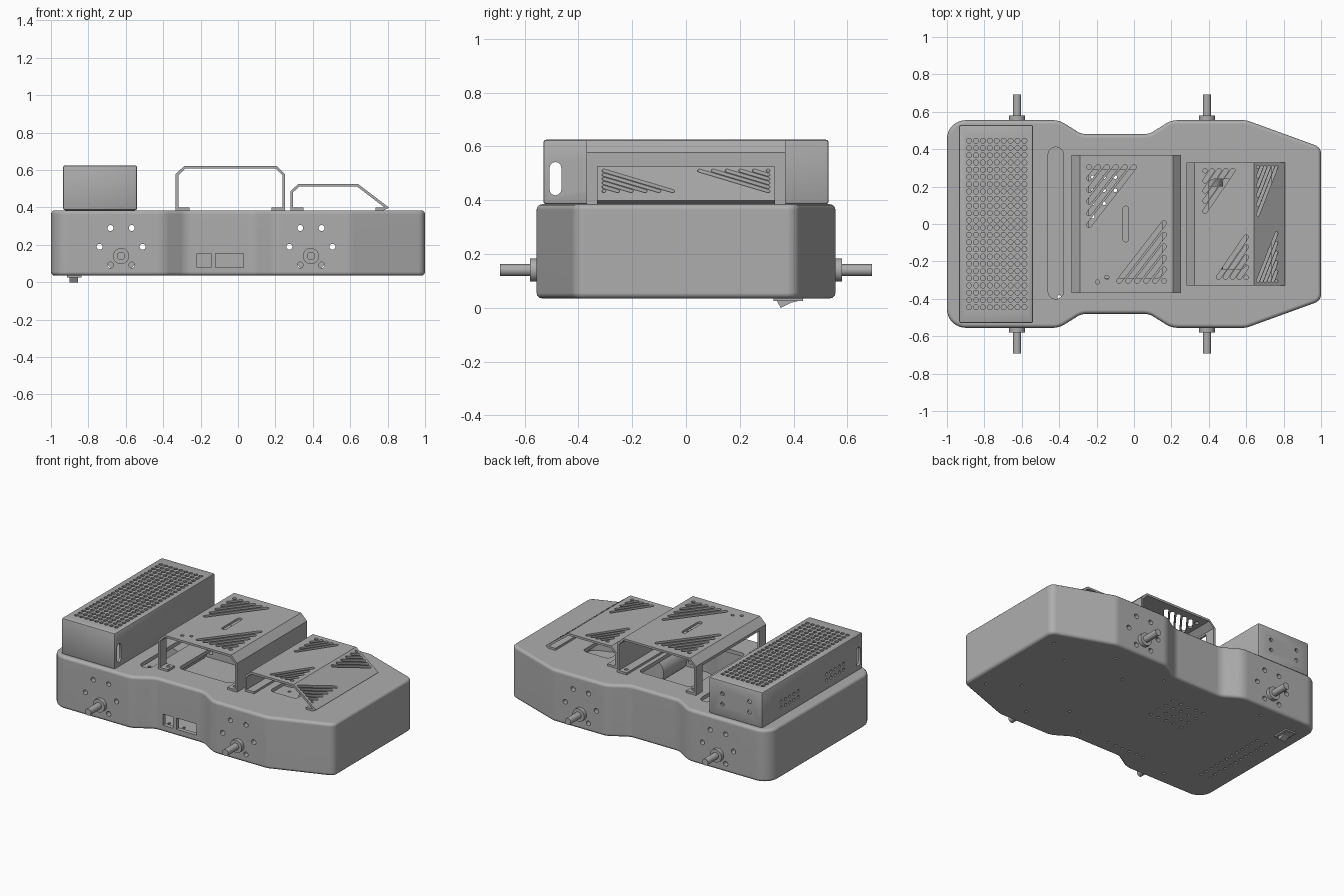
import bpy, bmesh
from math import sin, cos, pi, atan2, tan, radians
from mathutils import Vector

if "Cube" in bpy.data.objects:
    bpy.data.objects.remove(bpy.data.objects["Cube"], do_unlink=True)

grey = bpy.data.materials.new("mid_grey")
grey.use_nodes = True
grey.diffuse_color = (0.42, 0.42, 0.42, 1)
grey.node_tree.nodes["Principled BSDF"].inputs["Base Color"].default_value = grey.diffuse_color


# ---- helpers ----
def prism(bm, pts, lo, hi, axis="z"):
    """Extrude a flat outline between two levels along an axis."""
    def place(u, v, w):
        return {"z": (u, v, w), "y": (u, w, v), "x": (w, u, v)}[axis]
    rings = [[bm.verts.new(place(u, v, w)) for u, v in pts] for w in (lo, hi)]
    n = len(pts)
    faces = [bm.faces.new(r) for r in rings]
    for i in range(n):
        j = (i + 1) % n
        faces.append(bm.faces.new((rings[0][i], rings[0][j], rings[1][j], rings[1][i])))
    bmesh.ops.recalc_face_normals(bm, faces=faces)
    return faces


def circle(u, v, r, n=16):
    return [(u + r * cos(2 * pi * i / n), v + r * sin(2 * pi * i / n)) for i in range(n)]


def capsule(p, q, r, n=6):
    a = atan2(q[1] - p[1], q[0] - p[0])
    return [(c[0] + r * cos(a + s + pi * i / n), c[1] + r * sin(a + s + pi * i / n))
            for c, s in ((q, -pi / 2), (p, pi / 2)) for i in range(n + 1)]


def rect(u0, u1, v0, v1):
    return [(u0, v0), (u1, v0), (u1, v1), (u0, v1)]


def fillet(corners, n=8):
    """Round each (x, y, radius) corner of an outline."""
    out = []
    for i, (x, y, r) in enumerate(corners):
        p = Vector((x, y))
        a = (Vector(corners[i - 1][:2]) - p).normalized()
        b = (Vector(corners[(i + 1) % len(corners)][:2]) - p).normalized()
        half = a.angle(b) / 2
        c = p + (a + b).normalized() * (r / sin(half))
        s, e = p + a * (r / tan(half)) - c, p + b * (r / tan(half)) - c
        a0 = atan2(s.y, s.x)
        turn = (atan2(e.y, e.x) - a0 + pi) % (2 * pi) - pi
        out += [(c.x + r * cos(a0 + turn * k / n), c.y + r * sin(a0 + turn * k / n))
                for k in range(n + 1)]
    return out


def make(name, bm):
    mesh = bpy.data.meshes.new(name)
    bm.to_mesh(mesh)
    bm.free()
    ob = bpy.data.objects.new(name, mesh)
    mesh.materials.append(grey)
    bpy.context.collection.objects.link(ob)
    return ob


def bake(ob):
    deps = bpy.context.evaluated_depsgraph_get()
    mesh = bpy.data.meshes.new_from_object(ob.evaluated_get(deps))
    ob.modifiers.clear()
    ob.data = mesh


def cut(ob, bm):
    cutter = make("cutter", bm)
    mod = ob.modifiers.new("cut", "BOOLEAN")
    mod.operation, mod.solver, mod.object = "DIFFERENCE", "EXACT", cutter
    bake(ob)
    bpy.data.objects.remove(cutter, do_unlink=True)


def smooth(ob, weighted=False):
    bpy.ops.object.select_all(action="DESELECT")
    ob.select_set(True)
    bpy.context.view_layer.objects.active = ob
    bpy.ops.object.shade_smooth_by_angle(angle=radians(35))
    if weighted:
        ob.modifiers.new("weighted", "WEIGHTED_NORMAL").keep_sharp = True


def round_edges(bm, faces, width, seg):
    edges = list({e for f in faces for e in f.edges})
    bmesh.ops.bevel(bm, geom=edges, offset=width, segments=seg, profile=0.5, affect="EDGES")


# ---- hull: waisted outline, hollow, open on top ----
side = [(1, 0.41, 0.05), (0.6, 0.555, 0.1), (0.2, 0.555, 0.12), (0.08, 0.48, 0.1),
        (-0.28, 0.48, 0.1), (-0.4, 0.555, 0.12), (-1, 0.555, 0.1)]
outline = fillet(side + [(x, -y, r) for x, y, r in reversed(side)])
bm = bmesh.new()
faces = prism(bm, outline, 0.035, 0.385)
round_edges(bm, faces[:2], 0.02, 3)
hull = make("hull", bm)
bm = bmesh.new()
prism(bm, [(x * 0.965, y * 0.94) for x, y in outline], 0.055, 0.36)
cut(hull, bm)

AXLES = (-0.625, 0.39)
bm = bmesh.new()
prism(bm, capsule((-0.418, -0.36), (-0.418, 0.37), 0.042), 0.3, 0.5)
for x0, x1, y in ((-0.24, 0.15, 0.29), (0.4, 0.6, 0.24)):
    prism(bm, fillet([(x0, -y, 0.03), (x1, -y, 0.03), (x1, y, 0.03), (x0, y, 0.03)], 4), 0.3, 0.5)
# socket windows on the front wall
prism(bm, rect(-0.22, -0.145, 0.08, 0.155), -0.6, -0.4, "y")
prism(bm, rect(-0.12, 0.03, 0.08, 0.155), -0.6, -0.4, "y")
# motor screw holes
for ax in AXLES:
    for s in (-1, 1):
        for dx, z in ((0.057, 0.29), (0.115, 0.19), (0.057, 0.092)):
            for m in (-1, 1):
                prism(bm, circle(ax + m * dx, z, 0.016), s * 0.45, s * 0.65, "y")
# floor holes
spots = [(x, -0.32 + 0.048 * i) for x in (-0.87, -0.8) for i in range(12)]
spots += [(-0.34 + 0.06 * i, 0.04 + 0.07 * j) for i in range(5) for j in range(4)]
spots += [(-0.4 + 0.055 * i, -0.39) for i in range(6)]
spots += [(x, s * y) for x, y in ((0.9, 0.32), (0.72, 0.2), (0.5, 0.42), (0.3, 0.25), (0.1, 0.4),
                                  (-0.62, 0.46)) for s in (-1, 1)]
for x, y in spots:
    prism(bm, circle(x, y, 0.01, 10), 0.0, 0.1)
cut(hull, bm)
smooth(hull, True)

# ---- axles: shaft, boss and inner motor ----
for ax, end in zip(AXLES, ("rear", "front")):
    for s, hand in ((1, "left"), (-1, "right")):
        bm = bmesh.new()
        for r, y0, y1 in ((0.085, 0.2, 0.45), (0.043, 0.43, 0.58), (0.022, 0.5, 0.692)):
            prism(bm, circle(ax, 0.14, r, 32), s * y0, s * y1, "y")
        smooth(make(f"{end}_{hand}_axle", bm))


# ---- slotted covers ----
def slot_fan(bm, cx, cy, dx, dy, count, r, z0):
    """Triangular fan of parallel slots growing from one corner."""
    for k in range(count):
        prism(bm, capsule((cx, cy - dy * k), (cx + dx * k + 1e-5, cy), r), z0, 0.8)


def bent_plate(name, path, half, thick=0.014):
    """Sheet bent along an x-z path, with thickness to the inside."""
    bm = bmesh.new()
    rows = [[bm.verts.new((x, y, z)) for y in (-half, half)] for x, z in path]
    for a, b in zip(rows, rows[1:]):
        bm.faces.new((a[0], b[0], b[1], a[1]))
    ob = make(name, bm)
    mod = ob.modifiers.new("thickness", "SOLIDIFY")
    mod.thickness, mod.offset, mod.use_even_offset = thick, 0, True
    bake(ob)
    return ob


bridge = bent_plate("tall_cover", [(-0.26, 0.392), (-0.326, 0.392), (-0.326, 0.575), (-0.285, 0.615),
                                   (0.205, 0.615), (0.245, 0.575), (0.245, 0.392), (0.18, 0.392)], 0.37)
bm = bmesh.new()
for s in (1, -1):
    slot_fan(bm, -0.04 - 0.2 * s, 0.305 * s, 0.048 * s, 0.062 * s, 6, 0.013, 0.5)
prism(bm, capsule((-0.045, -0.08), (-0.045, 0.08), 0.016), 0.5, 0.8)
for x, y in ((-0.195, -0.31), (-0.145, -0.285)):
    prism(bm, circle(x, y, 0.011), 0.5, 0.8)
for y in (-0.33, 0.33):
    for x in (-0.285, 0.21):
        prism(bm, circle(x, y, 0.012), 0.36, 0.42)
prism(bm, rect(-0.3, 0.3, 0.36, 0.56), -0.4, -0.255, "x")
cut(bridge, bm)
smooth(bridge)

low = bent_plate("sloped_cover", [(0.35, 0.392), (0.288, 0.392), (0.288, 0.485), (0.325, 0.518),
                                  (0.64, 0.518), (0.795, 0.4), (0.78, 0.392), (0.735, 0.392)], 0.33)
bm = bmesh.new()
for s in (1, -1):
    slot_fan(bm, 0.49 - 0.11 * s, 0.285 * s, 0.037 * s, 0.054 * s, 5, 0.012, 0.45)
    slot_fan(bm, 0.712 - 0.05 * s, 0.305 * s, 0.02 * s, 0.051 * s, 6, 0.0075, 0.41)
cut(low, bm)
smooth(low)

# ---- perforated rear box ----
bm = bmesh.new()
faces = prism(bm, rect(-0.935, -0.54, -0.53, 0.53), 0.385, 0.625)
round_edges(bm, faces[1:], 0.01, 2)
box = make("rear_box", bm)
bm = bmesh.new()
prism(bm, rect(-0.92, -0.555, -0.515, 0.515), 0.36, 0.61)
cut(box, bm)
bm = bmesh.new()
for i in range(9):
    for j in range(24):
        prism(bm, circle(-0.882 + 0.037 * i, -0.445 + 0.0387 * j, 0.0135, 10), 0.55, 0.7)
prism(bm, capsule((-0.485, 0.44), (-0.485, 0.52), 0.022), -1.0, -0.5, "x")
for x in (-0.84, -0.64):
    for z in (0.47, 0.54):
        prism(bm, circle(x, z, 0.013), 0.48, 0.6, "y")
for s in (1, -1):
    for i in range(5):
        for z in (0.45, 0.49):
            prism(bm, circle(s * 0.24 + 0.045 * (i - 2), z, 0.011, 10), -1.0, -0.88, "x")
cut(box, bm)
smooth(box)

# ---- rocker switch under the rear ----
bm = bmesh.new()
prism(bm, rect(-0.915, -0.838, 0.325, 0.435), 0.025, 0.05)
prism(bm, [(0.335, 0.03), (0.352, 0.0), (0.39, 0.019), (0.425, 0.027), (0.425, 0.03)], -0.9, -0.855, "x")
make("power_switch", bm)
